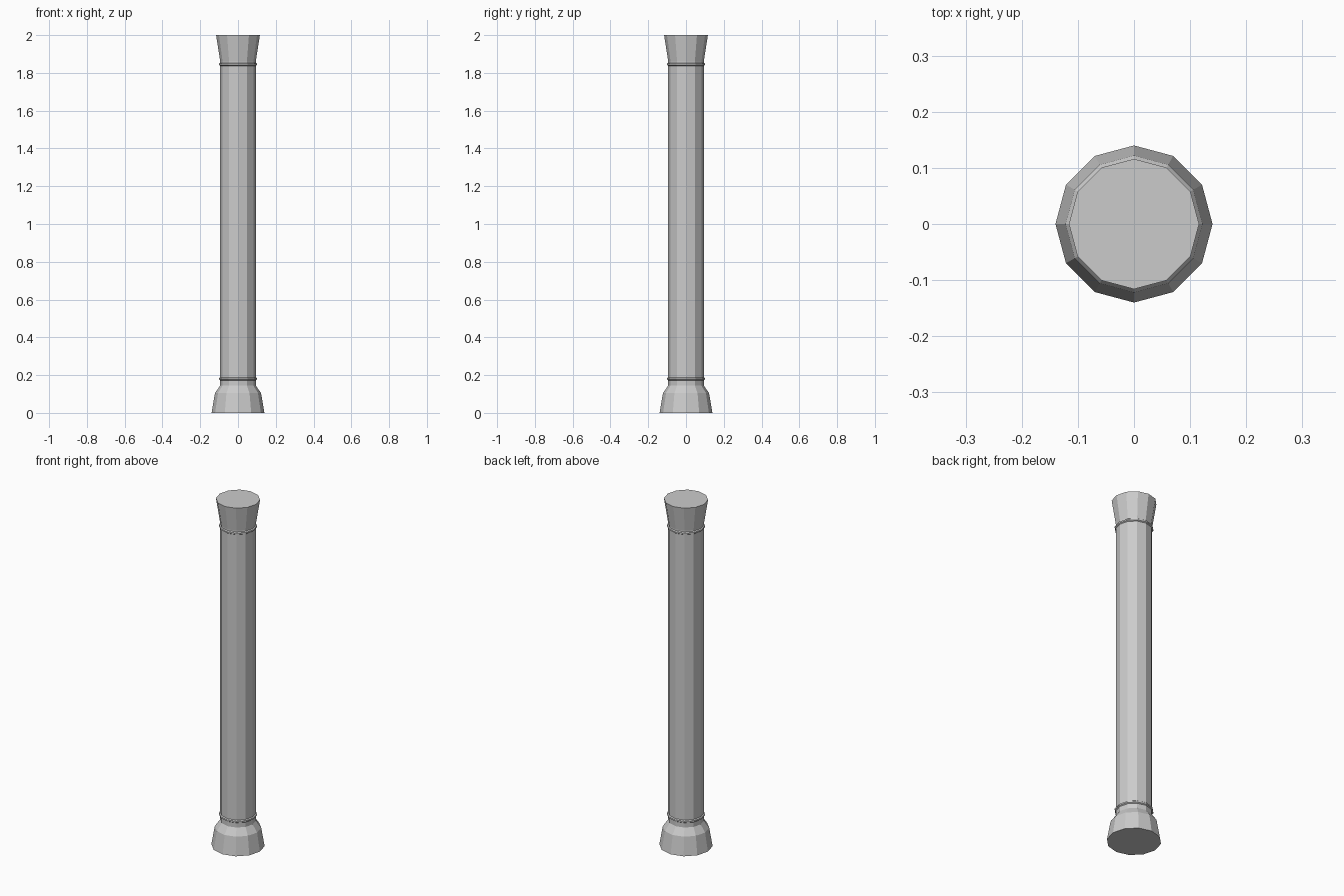
import bpy
import bmesh
from math import cos, sin, tau

SIDES = 12

# Remove the default cube
cube = bpy.data.objects.get("Cube")
if cube:
    bpy.data.objects.remove(cube, do_unlink=True)

# Single stone colour
stone = bpy.data.materials.new("grey stone")
stone.use_nodes = True
colour = (0.6, 0.6, 0.6, 1.0)
stone.diffuse_color = colour
stone.node_tree.nodes["Principled BSDF"].inputs["Base Color"].default_value = colour


def lathe(name, profile):
    """Turn (radius, height) points, bottom to top, into a capped flat-sided part."""
    bm = bmesh.new()
    rings = []
    for r, z in profile:
        rings.append([bm.verts.new((r * cos(tau * i / SIDES), r * sin(tau * i / SIDES), z))
                      for i in range(SIDES)])
    for low, high in zip(rings, rings[1:]):
        for i in range(SIDES):
            j = (i + 1) % SIDES
            bm.faces.new((low[i], low[j], high[j], high[i]))
    bm.faces.new(rings[0][::-1])
    bm.faces.new(rings[-1])
    mesh = bpy.data.meshes.new(name)
    bm.to_mesh(mesh)
    bm.free()
    mesh.materials.append(stone)
    obj = bpy.data.objects.new(name, mesh)
    bpy.context.collection.objects.link(obj)
    return obj


# Flared foot with a sloping shoulder
lathe("base", [(0.14, 0), (0.122, 0.105), (0.094, 0.145)])

# Long straight shaft
lathe("shaft", [(0.094, 0.145), (0.094, 1.86)])

# Thin bands round both ends of the shaft
for name, z in (("lower_band", 0.18), ("upper_band", 1.845)):
    lathe(name, [(0.09, z - 0.011), (0.1, z - 0.004), (0.1, z + 0.004), (0.09, z + 0.011)])

# Flared top block
lathe("capital", [(0.094, 1.86), (0.116, 2.0)])
